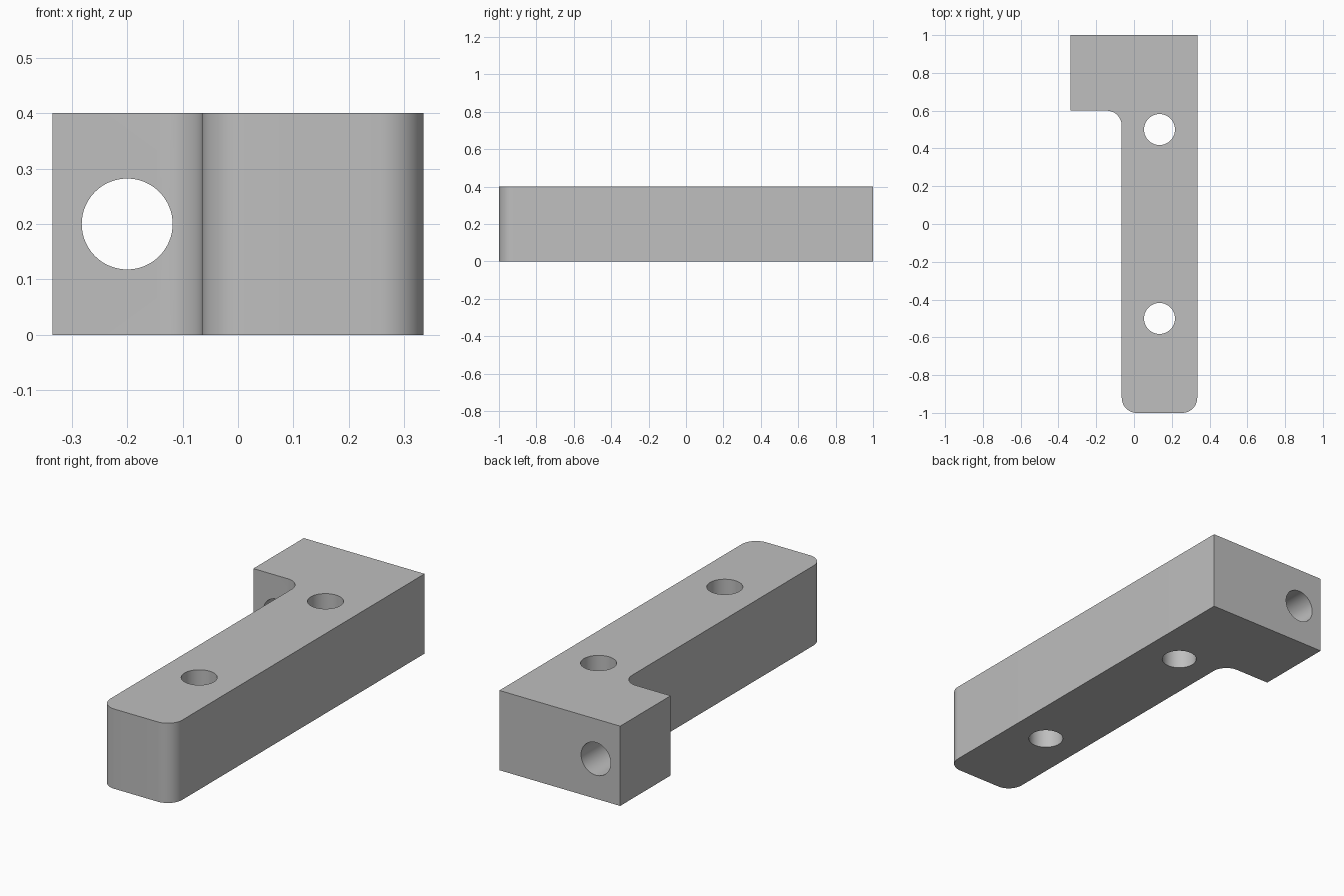
import bpy, bmesh
from math import sin, cos, pi, radians

cube = bpy.data.objects.get("Cube")
if cube:
    bpy.data.objects.remove(cube, do_unlink=True)

LEFT, INNER, RIGHT = -0.335, -0.065, 0.335
HEIGHT, FILLET, HOLE = 0.4, 0.08, 0.082

grey = bpy.data.materials.new("plain grey")
grey.use_nodes = True
colour = (0.52, 0.52, 0.52, 1)
grey.diffuse_color = colour
grey.node_tree.nodes["Principled BSDF"].inputs["Base Color"].default_value = colour


def arc(cx, cy, start, end, steps=12):
    """Points of a rounded corner, angles in degrees."""
    angles = [radians(start + (end - start) * i / steps) for i in range(steps + 1)]
    return [(cx + FILLET * cos(a), cy + FILLET * sin(a)) for a in angles]


# Bracket outline: long arm with rounded end, square head, filleted inner corner
outline = [(RIGHT, 1), (LEFT, 1), (LEFT, 0.6)]
outline += arc(INNER - FILLET, 0.6 - FILLET, 90, 0)
outline += arc(INNER + FILLET, FILLET - 1, 180, 270)
outline += arc(RIGHT - FILLET, FILLET - 1, 270, 360)

bm = bmesh.new()
base = bm.faces.new([bm.verts.new((x, y, 0)) for x, y in outline])
top = bmesh.ops.extrude_face_region(bm, geom=[base])["geom"]
bmesh.ops.translate(bm, vec=(0, 0, HEIGHT),
                    verts=[v for v in top if isinstance(v, bmesh.types.BMVert)])
bmesh.ops.recalc_face_normals(bm, faces=bm.faces)
mesh = bpy.data.meshes.new("bracket")
bm.to_mesh(mesh)
bm.free()
bracket = bpy.data.objects.new("bracket", mesh)
bpy.context.collection.objects.link(bracket)
mesh.materials.append(grey)


def drill(name, location, rotation=(0, 0, 0)):
    """Cut a round through-hole."""
    bpy.ops.mesh.primitive_cylinder_add(vertices=64, radius=HOLE, depth=1,
                                        location=location, rotation=rotation)
    cutter = bpy.context.object
    cutter.name = name
    cutter.data.materials.append(grey)
    cut = bracket.modifiers.new(name, "BOOLEAN")
    cut.operation = "DIFFERENCE"
    cut.solver = "EXACT"
    cut.object = cutter
    bpy.ops.object.select_all(action="DESELECT")
    bpy.context.view_layer.objects.active = bracket
    bracket.select_set(True)
    bpy.ops.object.modifier_apply(modifier=name)
    bpy.data.objects.remove(cutter, do_unlink=True)


# Two mounting holes down through the arm, one along the head
for y in (-0.5, 0.5):
    drill("arm_hole", (0.135, y, HEIGHT / 2))
drill("head_hole", (-0.2, 0.8, HEIGHT / 2), (pi / 2, 0, 0))

bpy.ops.object.shade_smooth_by_angle(angle=radians(30))
